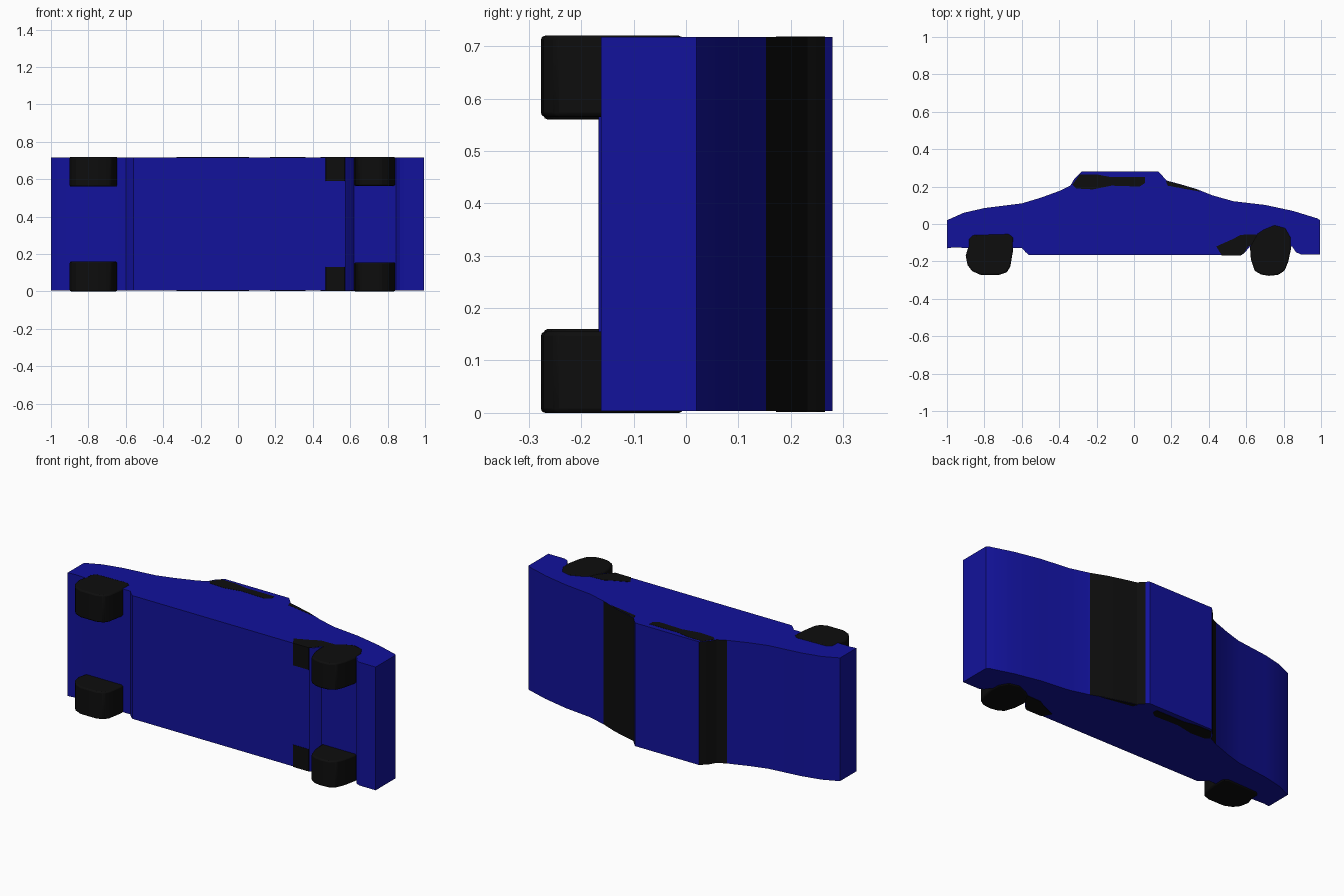
import bpy, bmesh
from math import radians

def material(name, rgb):
    m = bpy.data.materials.new(name)
    m.diffuse_color = (*rgb, 1)
    return m

BLUE = material("blue_paint", (0.006, 0.006, 0.33))
BLACK = material("black_rubber", (0.004, 0.004, 0.004))

def prism(name, pts, z0, z1, mats, bands=(), bevel=0):
    """Extrude an xy outline along z; bands are outline segments using mats[1]."""
    bm = bmesh.new()
    lo = [bm.verts.new((x, y, z0)) for x, y in pts]
    hi = [bm.verts.new((x, y, z1)) for x, y in pts]
    bm.faces.new(lo)
    bm.faces.new(hi)
    n = len(pts)
    for i in range(n):
        j = (i + 1) % n
        f = bm.faces.new((lo[i], lo[j], hi[j], hi[i]))
        f.material_index = 1 if i in bands else 0
    bmesh.ops.recalc_face_normals(bm, faces=bm.faces)
    me = bpy.data.meshes.new(name)
    bm.to_mesh(me)
    bm.free()
    for m in mats:
        me.materials.append(m)
    ob = bpy.data.objects.new(name, me)
    bpy.context.collection.objects.link(ob)
    if bevel:
        b = ob.modifiers.new("soft_edge", 'BEVEL')
        b.width, b.segments = bevel, 2
    bpy.ops.object.select_all(action='DESELECT')
    ob.select_set(True)
    bpy.context.view_layer.objects.active = ob
    bpy.ops.object.shade_smooth_by_angle(angle=radians(25))
    return ob

# Car body: side outline, with wheel recesses running across the underside
upper = [(-1, 0.02), (-0.91, 0.06), (-0.8, 0.085), (-0.6, 0.11), (-0.5, 0.14),
         (-0.39, 0.18), (-0.34, 0.205), (-0.32, 0.24), (-0.28, 0.28),
         (0.13, 0.28), (0.145, 0.265), (0.175, 0.232), (0.25, 0.212),
         (0.34, 0.185), (0.42, 0.153), (0.53, 0.122), (0.7, 0.102),
         (0.85, 0.07), (0.98, 0.03), (0.995, 0.02)]
lower = [(0.995, -0.162), (0.89, -0.162), (0.865, -0.15), (0.845, -0.12),
         (0.62, -0.12), (0.595, -0.15), (0.575, -0.167), (-0.56, -0.167),
         (-0.58, -0.15), (-0.6, -0.128), (-0.9, -0.128), (-0.965, -0.125),
         (-1, -0.13)]
prism("car_body", upper + lower, 0.004, 0.717, [BLUE, BLACK],
      bands=(5, 6, 7, 10, 11, 12, 13))

# Outlines of parts that repeat on both sides of the car
front_wheel = [(-0.9, -0.17), (-0.89, -0.22), (-0.865, -0.252), (-0.82, -0.272),
               (-0.72, -0.272), (-0.68, -0.258), (-0.662, -0.23),
               (-0.648, -0.15), (-0.645, -0.07), (-0.67, -0.052), (-0.86, -0.058),
               (-0.885, -0.08), (-0.885, -0.12)]
rear_wheel = [(0.62, -0.12), (0.625, -0.19), (0.645, -0.25), (0.68, -0.27),
              (0.72, -0.277), (0.77, -0.272), (0.805, -0.25), (0.825, -0.2),
              (0.84, -0.13), (0.838, -0.07), (0.81, -0.02), (0.75, -0.005),
              (0.69, -0.03), (0.66, -0.05)]
rear_arch_trim = [(0.44, -0.12), (0.47, -0.169), (0.57, -0.169), (0.59, -0.152),
                  (0.61, -0.12), (0.66, -0.10), (0.66, -0.055), (0.57, -0.058),
                  (0.53, -0.08)]
side_window = [(-0.33, 0.21), (-0.31, 0.19), (-0.22, 0.185), (-0.12, 0.205),
               (0.03, 0.2), (0.06, 0.22), (0.06, 0.25), (-0.12, 0.25),
               (-0.2, 0.265), (-0.29, 0.265)]
quarter_window = [(0.17, 0.23), (0.18, 0.205), (0.26, 0.19), (0.36, 0.172),
                  (0.33, 0.187), (0.25, 0.21)]

# name, outline, thickness, inset from the outer face, bevel
parts = [("front_wheel", front_wheel, 0.16, 0.0, 0.008),
         ("rear_wheel", rear_wheel, 0.155, 0.0, 0.008),
         ("rear_arch_trim", rear_arch_trim, 0.13, 0.002, 0),
         ("side_window", side_window, 0.01, 0.002, 0),
         ("quarter_window", quarter_window, 0.01, 0.002, 0)]
for name, pts, thick, inset, bevel in parts:
    prism(name + "_low", pts, inset, thick, [BLACK], bevel=bevel)
    prism(name + "_high", pts, 0.72 - thick, 0.72 - inset, [BLACK], bevel=bevel)
